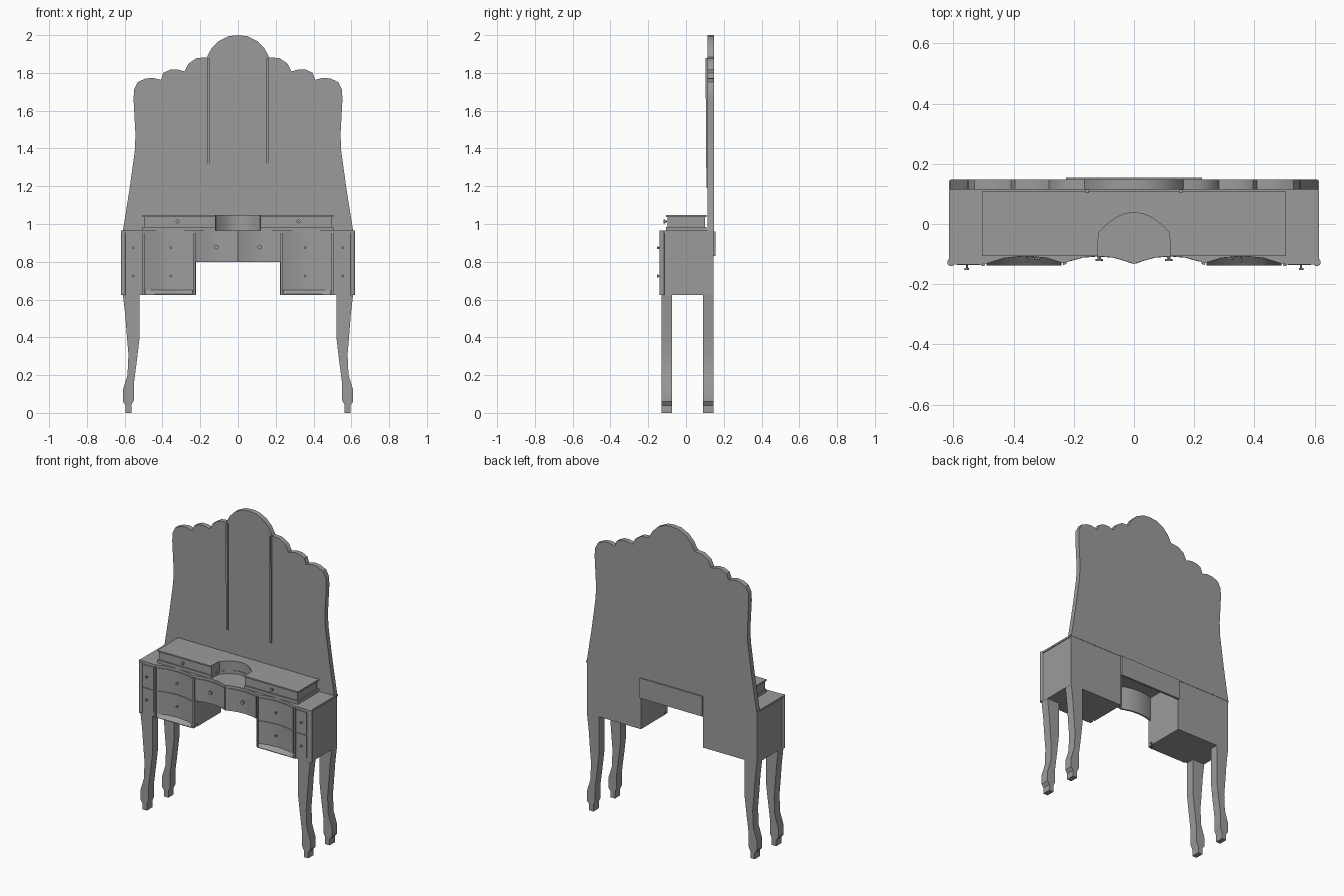
import bpy, bmesh, math
from mathutils import Vector, Matrix

if "Cube" in bpy.data.objects:
    bpy.data.objects.remove(bpy.data.objects["Cube"], do_unlink=True)

grey = bpy.data.materials.new("plain grey")
grey.use_nodes = True
COLOUR = (0.33, 0.33, 0.33, 1)
grey.diffuse_color = COLOUR
grey.node_tree.nodes["Principled BSDF"].inputs["Base Color"].default_value = COLOUR


def finish(name, bm):
    bmesh.ops.recalc_face_normals(bm, faces=bm.faces)
    mesh = bpy.data.meshes.new(name)
    bm.to_mesh(mesh)
    bm.free()
    mesh.materials.append(grey)
    obj = bpy.data.objects.new(name, mesh)
    bpy.context.collection.objects.link(obj)
    return obj


def prism(name, outline, axis, lo, hi):
    """Extrude a 2D outline along z (outline in x, y) or y (outline in x, z)."""
    bm = bmesh.new()
    place = (lambda a, b: (a, b, lo)) if axis == "z" else (lambda a, b: (a, lo, b))
    face = bm.faces.new([bm.verts.new(place(a, b)) for a, b in outline])
    new = bmesh.ops.extrude_face_region(bm, geom=[face])["geom"]
    shift = Vector((0, 0, hi - lo)) if axis == "z" else Vector((0, hi - lo, 0))
    bmesh.ops.translate(bm, vec=shift, verts=[v for v in new if isinstance(v, bmesh.types.BMVert)])
    return finish(name, bm)


def box(name, x0, x1, y0, y1, z0, z1):
    return prism(name, [(x0, y0), (x1, y0), (x1, y1), (x0, y1)], "z", z0, z1)


def mirrored(half):
    """Close a half outline that starts on the centre line."""
    return half + [(-x, v) for x, v in reversed(half) if x > 0]


# Serpentine plan of the front edge
WAVE = [(0, -.133), (.03, -.122), (.07, -.111), (.12, -.107), (.17, -.111), (.21, -.122),
        (.235, -.13), (.29, -.113), (.36, -.106), (.43, -.113), (.485, -.13), (.51, -.135), (.62, -.135)]


def front_y(x):
    x = abs(x)
    for (xa, ya), (xb, yb) in zip(WAVE, WAVE[1:]):
        if x <= xb:
            return ya + (yb - ya) * (x - xa) / (xb - xa)
    return WAVE[-1][1]


def samples(x0, x1):
    inner = [s * x for x, _ in WAVE for s in (1, -1) if x0 < s * x < x1]
    return sorted(set([x0, x1] + inner))


def front_strip(name, x0, x1, z0, z1, out=0.0, back=None):
    """A slab whose front follows the wave; the back is parallel or flat."""
    xs = samples(x0, x1)
    front = [(x, front_y(x) - out) for x in xs]
    if back is None:
        rear = [(x, front_y(x) + .015) for x in reversed(xs)]
    else:
        rear = [(x1, back), (x0, back)]
    return prism(name, front + rear, "z", z0, z1)


def knob(name, x, y, z, radius, length):
    bm = bmesh.new()
    turn = Matrix.Rotation(math.pi / 2, 4, "X")
    for r, a, b in ((radius * .5, 0, length), (radius, length * .6, length)):
        bmesh.ops.create_cone(bm, cap_ends=True, segments=12, radius1=r, radius2=r, depth=b - a,
                              matrix=Matrix.Translation((x, y - (a + b) / 2, z)) @ turn)
    finish(name, bm)


BACK, TOP, BOTTOM, MID = .145, .965, .625, .80

# Table top and hollow centre section
front_strip("table_top", -.615, .615, .953, TOP, 0, BACK)
front_strip("centre_apron", -.225, .225, MID, .953, -.004)
box("centre_back_panel", -.225, .225, .14, .155, .83, .96)
for i, (x0, x1) in enumerate(((-.215, -.006), (.006, .215))):
    front_strip(f"centre_drawer_{i}", x0, x1, MID + .008, .945, .001)

# Mirror panel with scalloped crest
crest = [(0, 2), (.05, 1.994), (.103, 1.968), (.14, 1.93), (.165, 1.883), (.22, 1.878),
         (.262, 1.85), (.283, 1.808), (.32, 1.818), (.36, 1.817), (.395, 1.8), (.408, 1.763),
         (.45, 1.774), (.49, 1.77), (.53, 1.752), (.55, 1.713), (.553, 1.66), (.543, 1.475),
         (.546, 1.39), (.575, 1.18), (.61, .96)]
prism("mirror_panel", mirrored(crest), "y", .115, .147)

# Cabriole leg profile: outer edge down, inner edge up
leg = [(.61, .63), (.597, .52), (.587, .39), (.58, .31), (.585, .2), (.61, .12), (.61, .06),
       (.595, .04), (.595, 0), (.563, 0), (.563, .045), (.55, .07), (.55, .165), (.535, .28),
       (.522, .39), (.522, .63)]

for s, side in ((1, "left"), (-1, "right")):
    def span(a, b):
        return (a, b) if s > 0 else (-b, -a)

    # Drawer pedestal, with drawers on the curved and outer fronts
    front_strip(f"{side}_pedestal", *span(.222, .61), BOTTOM + .02, .953, -.004, BACK)
    box(f"{side}_pedestal_base", *span(.222, .61), -.1, BACK, BOTTOM, BOTTOM + .02)
    for level, z0, z1 in (("lower", BOTTOM + .025, MID - .004), ("upper", MID + .004, .945)):
        front_strip(f"{side}_{level}_curved_drawer", *span(.24, .488), z0, z1, .001)
        front_strip(f"{side}_{level}_end_drawer", *span(.512, .588), z0, z1, .001)
    for x in (.23, .5):
        front_strip(f"{side}_post", *span(x - .006, x + .006), BOTTOM, .953, .006)
    front_strip(f"{side}_end_base", *span(.5, .61), BOTTOM, BOTTOM + .02, -.004, 0)

    # Flared lower trim below the curved drawers
    bm = bmesh.new()
    xs = samples(*span(.24, .49))
    rows = [[bm.verts.new((x, y(x), z)) for x in xs] for y, z in (
        (front_y, BOTTOM + .025), (lambda x: -.137, BOTTOM + .004),
        (lambda x: -.137, BOTTOM), (lambda x: -.09, BOTTOM))]
    for a, b in zip(rows, rows[1:]):
        for k in range(len(xs) - 1):
            bm.faces.new((a[k], a[k + 1], b[k + 1], b[k]))
    finish(f"{side}_drawer_trim", bm)

    # Rounded corner moulding
    bm = bmesh.new()
    bmesh.ops.create_cone(bm, cap_ends=True, segments=16, radius1=.013, radius2=.013,
                          depth=TOP - BOTTOM, matrix=Matrix.Translation((s * .607, -.127, (TOP + BOTTOM) / 2)))
    finish(f"{side}_corner_moulding", bm)

    # Legs
    for where, y0, y1 in (("front", -.13, -.075), ("back", .09, .145)):
        prism(f"{side}_{where}_leg", [(s * x, z) for x, z in leg], "y", y0, y1)

    # Mirror divider, leaning slightly forward at the top
    divider = box(f"{side}_mirror_divider", s * .156 - .006, s * .156 + .006, .108, .117, 1.19, 1.88)
    for v in divider.data.vertices:
        if v.co.z > 1.5 and v.co.y < .11:
            v.co.y = .103

    # Knobs
    for x in (.555, .355):
        for z in (.875, .725):
            knob(f"{side}_knob", s * x, front_y(x), z, .007, .018)
    knob(f"{side}_centre_knob", s * .115, front_y(.115), .878, .012, .016)
    knob(f"{side}_box_knob", s * .32, -.1, 1.013, .01, .018)


# Jewellery box with an arched bay in the front
def box_plan(grow):
    arch = [(0, .042), (.03, .038), (.06, .025), (.09, .003), (.117, -.025), (.12, -.06)]
    arch = [(x, y + grow * -.5) for x, y in arch]
    return mirrored(arch + [(.12, -.098 - grow), (.497 + grow, -.098 - grow), (.497 + grow, .1 + grow)])


prism("box_base", box_plan(.008), "z", TOP, .985)
prism("box_body", box_plan(0), "z", .985, 1.038)
prism("box_lid", box_plan(.008), "z", 1.038, 1.047)

# Smooth the curved surfaces, keeping edges sharp
bpy.ops.object.select_all(action="DESELECT")
for obj in bpy.context.scene.objects:
    if obj.type == "MESH" and grey.name in obj.data.materials:
        obj.select_set(True)
        bpy.context.view_layer.objects.active = obj
bpy.ops.object.shade_smooth_by_angle(angle=math.radians(30))
